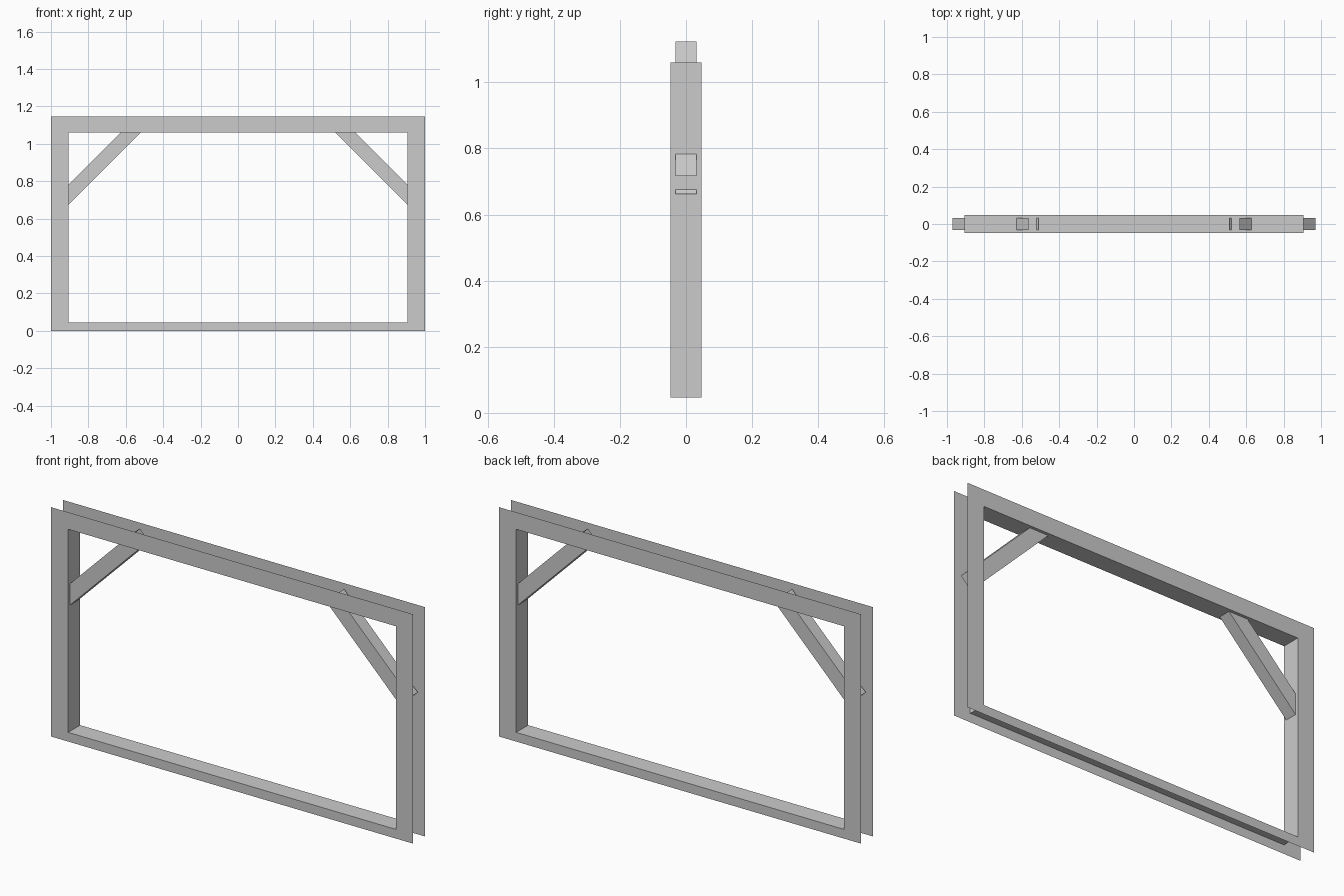
import bpy
import bmesh

cube = bpy.data.objects.get("Cube")
if cube:
    bpy.data.objects.remove(cube, do_unlink=True)

GREY = (0.6, 0.6, 0.6, 1.0)
mat = bpy.data.materials.new("light grey")
mat.use_nodes = True
mat.diffuse_color = GREY
mat.node_tree.nodes["Principled BSDF"].inputs["Base Color"].default_value = GREY

HALF_WIDTH, HEIGHT = 1.0, 1.145
OPEN_X, OPEN_BOTTOM, OPEN_TOP = 0.905, 0.046, 1.06
FACE_Y, BRACE_Y = 0.047, 0.032


def make_object(name, bm):
    mesh = bpy.data.meshes.new(name)
    bm.to_mesh(mesh)
    bm.free()
    mesh.materials.append(mat)
    obj = bpy.data.objects.new(name, mesh)
    bpy.context.collection.objects.link(obj)
    return obj


def rectangle(x, bottom, top):
    return [(-x, bottom), (x, bottom), (x, top), (-x, top)]


def add_loop(bm, points, y):
    return [bm.verts.new((x, y, z)) for x, z in points]


def bridge(bm, a, b, skip=()):
    """Join two matching loops with quads, leaving out the skipped sides."""
    for i in range(len(a)):
        if i not in skip:
            j = (i + 1) % len(a)
            bm.faces.new((a[i], a[j], b[j], b[i]))


outer = rectangle(HALF_WIDTH, 0, HEIGHT)
inner = rectangle(OPEN_X, OPEN_BOTTOM, OPEN_TOP)

# Flat front and back casings around the opening
for name, y in (("front_casing", -FACE_Y), ("back_casing", FACE_Y)):
    bm = bmesh.new()
    loops = [add_loop(bm, outer, y), add_loop(bm, inner, y)]
    if y > 0:
        loops.reverse()
    bridge(bm, *loops)
    make_object(name, bm)

# Lining of the opening, facing inwards; the outer edges stay open
bm = bmesh.new()
bridge(bm, add_loop(bm, inner, -FACE_Y), add_loop(bm, inner, FACE_Y))
make_object("opening_lining", bm)

# Diagonal corner braces: square tubes with open ends that run into the frame
profile = [(0.918, 0.663), (0.971, 0.717), (0.564, 1.124), (0.511, 1.07)]
for name, side in (("left_brace", 1), ("right_brace", -1)):
    bm = bmesh.new()
    points = [(side * x, z) for x, z in profile]
    front = add_loop(bm, points, -BRACE_Y)
    back = add_loop(bm, points, BRACE_Y)
    bm.faces.new(front)
    bm.faces.new(reversed(back))
    bridge(bm, back, front, skip=(0, 2))
    if side < 0:
        bmesh.ops.reverse_faces(bm, faces=bm.faces[:])
    make_object(name, bm)
